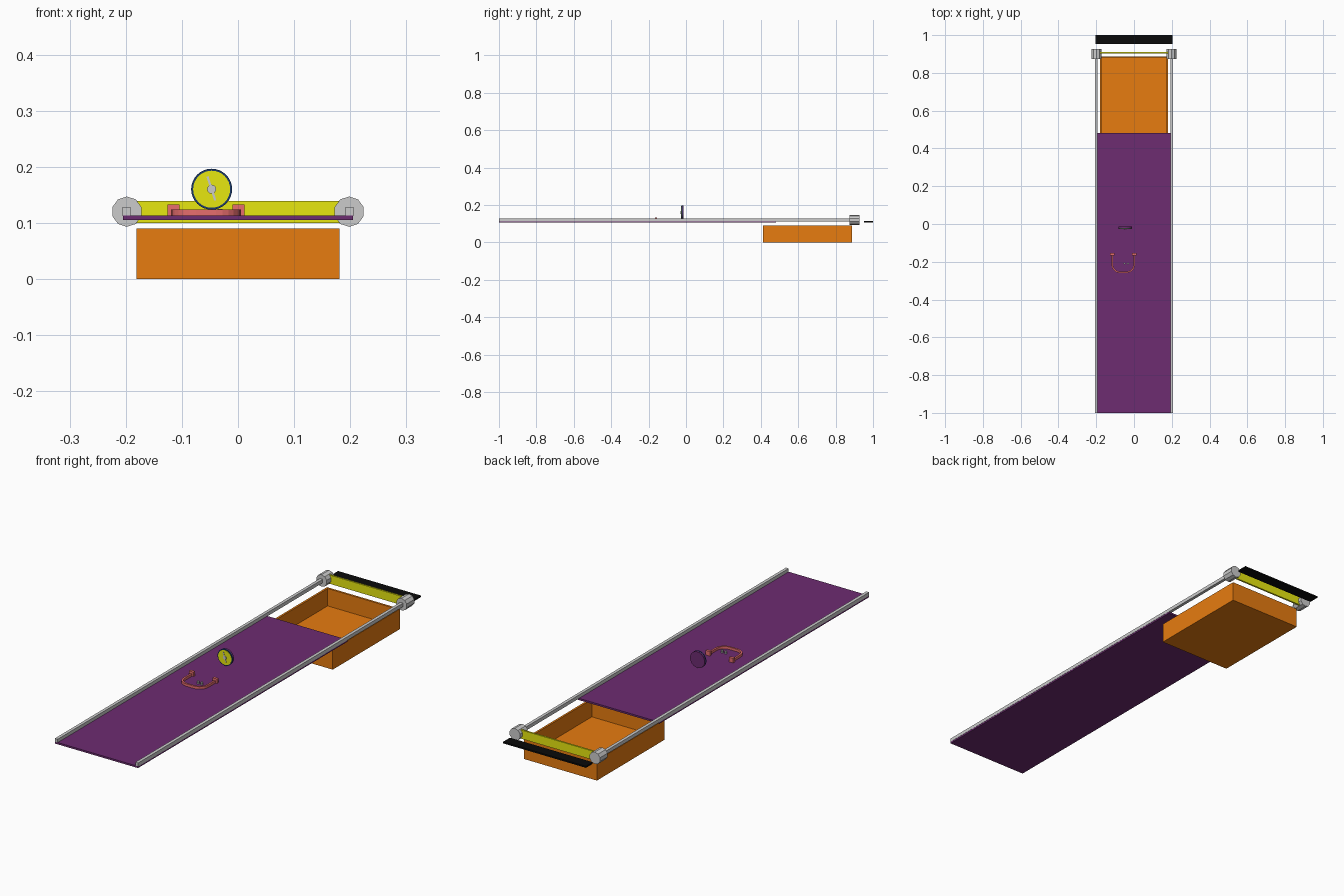
import bpy, bmesh, math
from mathutils import Vector

if "Cube" in bpy.data.objects:
    bpy.data.objects.remove(bpy.data.objects["Cube"])


def material(name, rgb):
    m = bpy.data.materials.new(name)
    m.diffuse_color = (*rgb, 1)
    m.use_nodes = True
    m.node_tree.nodes["Principled BSDF"].inputs["Base Color"].default_value = m.diffuse_color
    return m


PURPLE = material("purple", (0.153, 0.025, 0.165))
ORANGE = material("orange", (0.8, 0.2, 0.005))
YELLOW = material("yellow", (0.8, 0.8, 0.005))
SALMON = material("salmon", (0.8, 0.155, 0.155))
NAVY = material("navy", (0.01, 0.04, 0.14))
BLACK = material("black", (0.003, 0.003, 0.003))


def finish(name, bm, mat=None):
    bmesh.ops.recalc_face_normals(bm, faces=bm.faces)
    me = bpy.data.meshes.new(name)
    bm.to_mesh(me)
    bm.free()
    ob = bpy.data.objects.new(name, me)
    bpy.context.collection.objects.link(ob)
    if mat:
        me.materials.append(mat)
    return ob


def box(name, x, y, z, mat=None):
    """Box from (min, max) pairs."""
    bm = bmesh.new()
    bmesh.ops.create_cube(bm, size=1)
    for v in bm.verts:
        v.co = Vector([(p[0] + p[1]) / 2 + c * (p[1] - p[0])
                       for p, c in zip((x, y, z), v.co)])
    return finish(name, bm, mat)


def disc(name, x, z, y0, y1, r, sides, mat=None):
    """Cylinder running along y."""
    bm = bmesh.new()
    bmesh.ops.create_cone(bm, cap_ends=True, segments=sides,
                          radius1=r, radius2=r, depth=abs(y1 - y0))
    ob = finish(name, bm, mat)
    ob.rotation_euler.x = math.pi / 2
    ob.location = (x, (y0 + y1) / 2, z)
    return ob


# Sloping play board, side rails and round rail ends
box("board", (-0.205, 0.205), (-1, 0.482), (0.105, 0.113), PURPLE)
for side, s in (("left", -1), ("right", 1)):
    box(side + "_rail", (s * 0.199 - 0.007, s * 0.199 + 0.007),
        (-1, 0.9), (0.112, 0.128))
    disc(side + "_rail_end", s * 0.198, 0.12, 0.873, 0.927, 0.027, 10)

# Crossbar and end strip
box("crossbar", (-0.198, 0.198), (0.903, 0.911), (0.1, 0.139), YELLOW)
box("end_strip", (-0.205, 0.205), (0.952, 1.0), (0.106, 0.113), BLACK)

# Open tray: inset the top, then push the floor down
tray = box("tray", (-0.181, 0.181), (0.411, 0.888), (0, 0.09), ORANGE)
bm = bmesh.new()
bm.from_mesh(tray.data)
bm.normal_update()
top = max(bm.faces, key=lambda f: f.calc_center_median().z)
bmesh.ops.inset_region(bm, faces=[top], thickness=0.013)
floor = bmesh.ops.extrude_face_region(bm, geom=[top])["geom"]
bmesh.ops.translate(bm, vec=(0, 0, -0.078),
                    verts=[g for g in floor if isinstance(g, bmesh.types.BMVert)])
if top.is_valid:
    bmesh.ops.delete(bm, geom=[top], context='FACES_ONLY')
bmesh.ops.recalc_face_normals(bm, faces=bm.faces)
bm.to_mesh(tray.data)
bm.free()

# Standing dial with rim, face, hub and needle
DX, DZ = -0.047, 0.16
disc("dial_back", DX, DZ, -0.013, -0.024, 0.036, 32, PURPLE)
disc("dial_rim", DX, DZ, -0.020, -0.025, 0.0365, 32, NAVY)
disc("dial_face", DX, DZ, -0.021, -0.026, 0.033, 32, YELLOW)
disc("dial_hub", DX, DZ, -0.024, -0.029, 0.008, 16)
needle = box("dial_needle", (-0.002, 0.002), (-0.001, 0.001), (-0.021, 0.024))
needle.location = (DX, -0.0268, DZ)
needle.rotation_euler.y = math.radians(-18)

# U-shaped guard: swept square bar with an end bracket on each side
path = [(0.058, -0.155), (0.058, -0.21)]
path += [(0.018 + 0.04 * math.cos(a), -0.215 - 0.04 * math.sin(a))
         for a in (math.radians(t) for t in (15, 30, 45, 60, 75, 90))]
path += [(-x, y) for x, y in reversed(path)]
GX = -0.057
bm = bmesh.new()
rings = []
for i, p in enumerate(path):
    a, b = Vector(path[max(i - 1, 0)]), Vector(path[min(i + 1, len(path) - 1)])
    t = (b - a).normalized()
    n = Vector((-t.y, t.x)) * 0.004
    rings.append([bm.verts.new((GX + p[0] + n.x * k, p[1] + n.y * k, z))
                  for k, z in ((-1, 0.113), (1, 0.113), (1, 0.124), (-1, 0.124))])
for r0, r1 in zip(rings, rings[1:]):
    for j in range(4):
        k = (j + 1) % 4
        bm.faces.new((r0[j], r0[k], r1[k], r1[j]))
bm.faces.new(rings[0])
bm.faces.new(rings[-1])
finish("guard", bm, SALMON)
for side, s in (("left", -1), ("right", 1)):
    cx = GX + s * 0.058
    box(side + "_guard_bracket", (cx - 0.011, cx + 0.011), (-0.166, -0.154),
        (0.113, 0.133), SALMON)

# Two small pegs inside the guard
for side, x in (("left", -0.05), ("right", -0.032)):
    bm = bmesh.new()
    bmesh.ops.create_cone(bm, cap_ends=True, segments=10,
                          radius1=0.005, radius2=0.005, depth=0.012)
    finish(side + "_peg", bm).location = (x, -0.21, 0.119)
